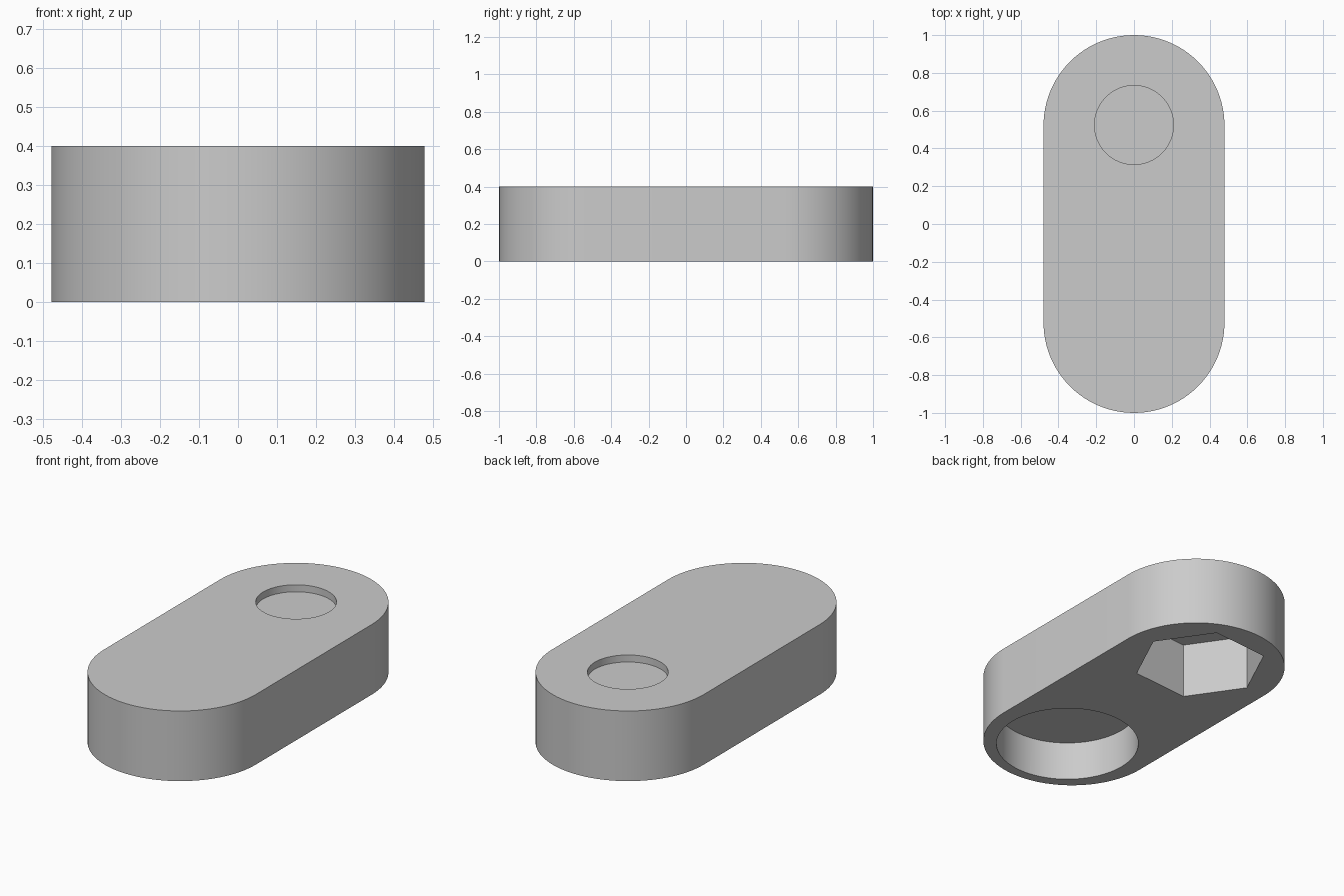
import bpy, bmesh
from math import sin, cos, pi, radians

default = bpy.data.objects.get("Cube")
if default:
    bpy.data.objects.remove(default, do_unlink=True)

grey = bpy.data.materials.new("plain_grey")
grey.use_nodes = True
colour = (0.6, 0.6, 0.6, 1)
grey.diffuse_color = colour
grey.node_tree.nodes["Principled BSDF"].inputs["Base Color"].default_value = colour


def arc(y, radius, start, sweep, steps):
    """Points along an arc centred at (0, y)."""
    return [(radius * cos(start + sweep * i / steps),
             y + radius * sin(start + sweep * i / steps)) for i in range(steps)]


def prism(name, outline, bottom, top):
    """Extrude a flat outline from bottom to top."""
    bm = bmesh.new()
    face = bm.faces.new([bm.verts.new((x, y, bottom)) for x, y in outline])
    walls = bmesh.ops.extrude_face_region(bm, geom=[face])
    for v in walls["geom"]:
        if isinstance(v, bmesh.types.BMVert):
            v.co.z = top
    bmesh.ops.recalc_face_normals(bm, faces=bm.faces)
    mesh = bpy.data.meshes.new(name)
    bm.to_mesh(mesh)
    bm.free()
    mesh.materials.append(grey)
    obj = bpy.data.objects.new(name, mesh)
    bpy.context.collection.objects.link(obj)
    return obj


# Link body: two half-round ends joined by straight sides
half_width, height, end_y, steps = 0.479, 0.4, 0.521, 48
outline = []
for y, start in ((end_y, 0), (-end_y, pi)):
    outline += arc(y, half_width, start, pi, steps)
    outline.append((half_width * cos(start + pi), y))
body = prism("link_body", outline, 0, height)

# Pockets: shallow round recess on top, hexagonal and round sockets below
cutters = [
    prism("top_recess_cutter", arc(0.524, 0.209, 0, 2 * pi, 64), 0.36, 0.5),
    prism("hex_socket_cutter", arc(0.556, 0.355, radians(4.7), 2 * pi, 6), -0.1, 0.32),
    prism("round_socket_cutter", arc(-0.56, 0.383, 0, 2 * pi, 96), -0.1, 0.226),
]
bpy.context.view_layer.objects.active = body
for cutter in cutters:
    cutter.hide_render = True
    cut = body.modifiers.new(cutter.name, "BOOLEAN")
    cut.operation = "DIFFERENCE"
    cut.solver = "EXACT"
    cut.object = cutter
    bpy.ops.object.modifier_apply(modifier=cut.name)
    bpy.data.objects.remove(cutter, do_unlink=True)

# Smooth round walls, sharp rims
bpy.ops.object.select_all(action="DESELECT")
body.select_set(True)
bpy.ops.object.shade_smooth_by_angle(angle=radians(30))
